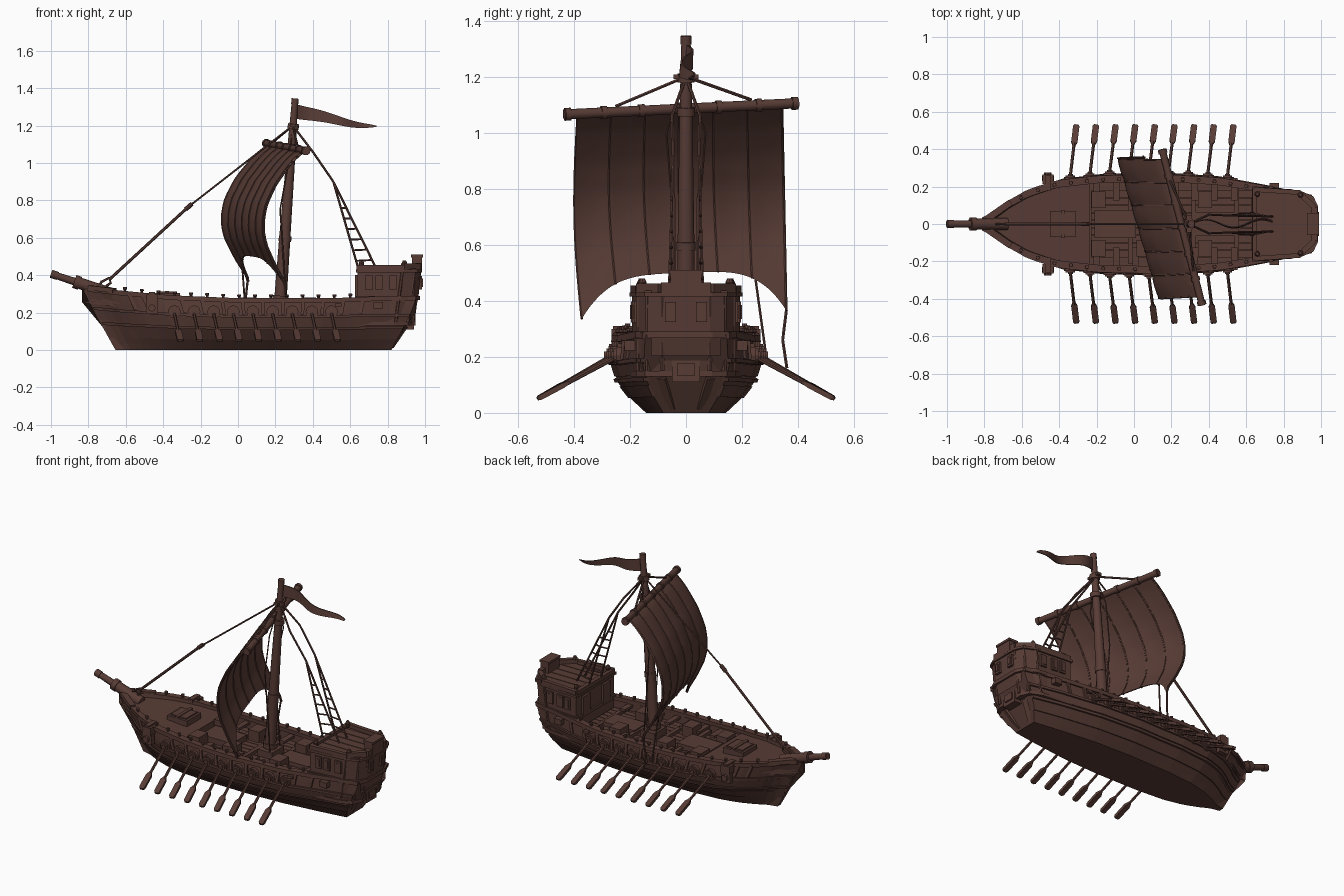
import bpy, bmesh, math
from mathutils import Vector as V

if "Cube" in bpy.data.objects:
    bpy.data.objects.remove(bpy.data.objects["Cube"])

wood = bpy.data.materials.new("dark_brown")
wood.diffuse_color = (0.098, 0.045, 0.036, 1)
wood.use_nodes = True
wood.node_tree.nodes["Principled BSDF"].inputs["Base Color"].default_value = wood.diffuse_color


def build(name, parts, smooth=False):
    """Each part is a list of closed cross-sections, lofted and capped."""
    bm = bmesh.new()
    for secs in parts:
        rings = [[bm.verts.new(p) for p in s] for s in secs]
        n = len(rings[0])
        for a, b in zip(rings, rings[1:]):
            for i in range(n):
                j = (i + 1) % n
                bm.faces.new((a[i], a[j], b[j], b[i]))
        bm.faces.new(rings[0][::-1])
        bm.faces.new(rings[-1])
    bmesh.ops.recalc_face_normals(bm, faces=bm.faces)
    me = bpy.data.meshes.new(name)
    bm.to_mesh(me)
    bm.free()
    me.materials.append(wood)
    ob = bpy.data.objects.new(name, me)
    bpy.context.collection.objects.link(ob)
    if smooth:
        bpy.ops.object.select_all(action='DESELECT')
        ob.select_set(True)
        bpy.context.view_layer.objects.active = ob
        bpy.ops.object.shade_smooth_by_angle(angle=math.radians(40))
    return ob


def tube(pts, r, n=8):
    pts = [V(p) for p in pts]
    rs = r if isinstance(r, (list, tuple)) else [r] * len(pts)
    out = []
    for i, p in enumerate(pts):
        d = (pts[min(i + 1, len(pts) - 1)] - pts[max(i - 1, 0)]).normalized()
        up = V((0, 1, 0)) if abs(d.y) < 0.9 else V((0, 0, 1))
        a = d.cross(up).normalized()
        b = d.cross(a)
        out.append([p + rs[i] * (a * math.cos(k * math.tau / n) + b * math.sin(k * math.tau / n)) for k in range(n)])
    return out


def box(c, s):
    x, y, z = (k / 2 for k in s)
    return [[V(c) + V((sx * x, sy * y, h)) for sx, sy in ((-1, -1), (1, -1), (1, 1), (-1, 1))] for h in (-z, z)]


def beam(a, b, w, h):
    """Straight flat bar, w across and h thick."""
    a, b = V(a), V(b)
    d = (b - a).normalized()
    s = d.cross(V((0, 0, 1))).normalized()
    u = s.cross(d)
    return [[p + s * i * w / 2 + u * j * h / 2 for i, j in ((-1, -1), (1, -1), (1, 1), (-1, 1))] for p in (a, b)]


def interp(tab, t):
    for (a, p), (b, q) in zip(tab, tab[1:]):
        if t <= b:
            return p + (q - p) * max(0, (t - a) / (b - a))
    return tab[-1][1]


# hull form: plan width, sheer height, section fullness, stern rake
WIDTH = [(0, .015), (.04, .055), (.08, .115), (.14, .18), (.22, .23), (.35, .257), (.55, .264), (.72, .245), (.88, .195), (1, .15)]
SHEER = [(0, .335), (.08, .315), (.25, .285), (.45, .27), (.75, .27), (.9, .28), (1, .28)]
FULL = [(0, .54), (.2, .76), (.4, .92), (.65, 1), (1, .97)]
RAKE = [(0, .82), (.12, .885), (.2, .925), (.3, .96)]
STATIONS = [i / 40 for i in range(41)]
DECK = .205


def P(t, f, side=1, off=0.0, dz=0.0):
    z = f * interp(SHEER, t)
    bow = -.65 - .18 * z / .33
    x = bow + (interp(RAKE, z) - bow) * t
    return V((x, side * max(.004, interp(WIDTH, t) * interp(FULL, f) + off), z + dz))


def band(f0, f1, off, side, inner=-.012, t0=0.0, t1=1.0, dz=0.0):
    ts = [t0 + (t1 - t0) * t for t in STATIONS]
    return [[P(t, f0, side, inner), P(t, f0, side, off), P(t, f1, side, off, dz), P(t, f1, side, inner, dz)] for t in ts]


def at_x(x):
    return (x + .765) / 1.69


SIDES = (-1, 1)
levels = [0, .1, .2, .3, .4, .52, .65, .8, 1]

# hull shell with sunken deck
shell = []
for t in STATIONS:
    half = [P(t, f) for f in levels]
    rail = P(t, 1, 1, -.022)
    half += [rail, V((rail.x, rail.y, max(DECK, rail.z - .08)))]
    shell.append(half + [V((p.x, -p.y, p.z)) for p in half[::-1]])
build("hull", [shell])
build("hull_planks", [band(a, a + .15, .006, s) for s in SIDES for a in (.2, .48)] +
      [band(a, a + .05, .012, s) for s in SIDES for a in (.4, .64)])
build("rail_cap", [band(.94, 1, .01, s, -.03, .01, dz=.008) for s in SIDES])

# raised foredeck and stepped planks
fore = []
for i in range(15):
    p = P(.02 + .30 * i / 14, .95, 1, -.012)
    fore.append([V((p.x, s * p.y, z)) for s, z in ((1, p.z - .05), (1, p.z), (-1, p.z), (-1, p.z - .05))])
build("foredeck", [fore])
build("deck_planks", [box((.2, y, DECK + .003), (.86, .036, .012)) for y in (-.16, -.12, -.08, -.04, 0, .04, .08, .12, .16)])

# stem, bowsprit and bow lashings
build("stem_post", [[[(x + dx, y, z) for dx, y in ((-.015, -.015), (.05, -.03), (.05, .03), (-.015, .015))]
                     for x, z in ((-.64, 0), (-.735, .17), (-.82, .335))]])
build("bowsprit", [tube([(-.68, 0, .3), (-.86, 0, .362)], [.034, .03], 10),
                   tube([(-.8, 0, .341), (-1, 0, .408)], [.022, .018], 10),
                   tube([(-.965, 0, .396), (-.998, 0, .407)], .022, 10),
                   tube([(-.845, 0, .357), (-.875, 0, .367)], .036, 10)], True)
build("bow_knees", [beam((-.79, s * .025, .333), (-.66, s * .115, .318), .035, .025) for s in SIDES])
build("stay_ring", [tube([(-.75, 0, .33), (-.73, 0, .365), (-.69, 0, .385), (-.68, 0, .36), (-.72, 0, .33)], .007, 6)], True)

# hatches, benches, chests
build("hatch", [box((-.38, 0, .285), (.14, .14, .04)), box((-.38, 0, .307), (.11, .11, .012)), box((-.38, 0, .312), (.02, .15, .01))])
build("hold_hatch", [box((-.1, 0, DECK + .025), (.22, .15, .04)), box((.43, 0, DECK + .02), (.22, .13, .03)),
                     box((.23, 0, DECK + .025), (.1, .12, .05))])
build("rowing_benches", [box((-.2 + .105 * i, s * .185, .24), (.035, .12, .016)) for i in range(8) for s in SIDES])
build("chests", [box((x, s * .13, DECK + .038), (.075, .09, .076)) for x in (-.19, .05, .38) for s in SIDES])
build("deck_beams", [box((x, 0, DECK + .015), (.025, .42, .025)) for x in (-.02, .14, .32, .55)])

# rail bollards and catheads
pins = []
for i in range(15):
    for s in SIDES:
        p = P(.12 + .68 * i / 14, 1, s, -.012)
        pins.append(tube([p, p + V((0, 0, .015)), p + V((0, 0, .018)), p + V((0, 0, .028))], [.007, .007, .011, .01], 6))
build("rail_pins", pins)
cat = []
for s in SIDES:
    cat += [box((-.46, s * .24, .275), (.06, .05, .05)), box((-.46, s * .245, .225), (.065, .03, .065)),
            tube([(-.46, s * .24, .225), (-.46, s * .275, .225)], .02, 8), box((-.46, s * .22, .3), (.03, .08, .02))]
build("catheads", cat)
build("hull_ribs", [[[P(t, f, s, -.01) + V((dx, 0, 0)) for dx in (-.009, .009)] +
                     [P(t, f, s, .009) + V((dx, 0, 0)) for dx in (.009, -.009)] for f in (.7, .82, .97)]
                    for t in [.13, .17] + [.283 + .0621 * i for i in range(9)] + [.84] for s in SIDES])

# oars with round ports
oars, ports = [], []
for i in range(9):
    for s in SIDES:
        x = -.34 + .105 * i
        y = abs(P(at_x(x), .75, 1).y)
        for r, o in ((.034, .016), (.025, .024), (.014, .032)):
            ports.append(tube([(x, s * (y - .02), .205), (x, s * (y + o), .205)], r, 12))
        a, b = V((x - .005, s * (y - .015), .215)), V((x + .032, s * .53, .05))
        oars.append(tube([a, a.lerp(b, .75)], .0085, 6))
        m, k = a.lerp(b, .64), a.lerp(b, .71)
        oars.append([beam(m, b, .014, .012)[0]] + beam(k, a.lerp(b, .97), .034, .018) + [beam(m, b, .022, .012)[1]])
build("oar_ports", ports)
build("oars", oars)


# stern castle: chamfered plan stacked at several heights
def plan(z, g=0.0, dx=0.0, x0=.64):
    h = [(x0 - g, .192 + g), (.88 + dx, .17 + g), (.945 + dx + g, .138 + g), (.97 + dx + g, .085 + g)]
    return [V((x, y, z)) for x, y in h] + [V((x, -y, z)) for x, y in h[::-1]]


build("stern_castle", [[plan(.13, 0, -.045), plan(.28, 0, -.005), plan(.425, 0, .005)]])
build("castle_mouldings", [[plan(a, g, d), plan(b, g, d)] for a, b, g, d in
                           ((.13, .15, .008, -.045), (.268, .29, .01, -.006), (.415, .43, .01, .004))])
rail = [box((.645, 0, .44), (.025, .38, .025)), box((.965, 0, .445), (.03, .18, .04))]
for s in SIDES:
    rail += [beam((.64, s * .185, .44), (.89, s * .168, .44), .025, .028), beam((.88, s * .168, .445), (.965, s * .09, .445), .028, .035)]
    rail += [tube([(x, s * y, .44), (x, s * y, .465), (x, s * y, .48)], [.009, .015, .008], 8)
             for x, y in ((.66, .16), (.89, .155))]
build("castle_rail", rail)
build("stern_block", [box((.957, 0, .465), (.055, .11, .075)), box((.957, 0, .503), (.065, .12, .014))])
win = []
for s in SIDES:
    for x in (.7, .755, .83):
        y = .192 - (x - .64) * .09
        win += [box((x, s * y, .36), (.042, .02, .075)), box((x, s * (y + .005), .36), (.022, .016, .05))]
    win += [box((.975, s * .055, .36), (.016, .04, .07)), box((.98, s * .055, .36), (.016, .02, .045))]
    win += [box((.75, s * .195, .24), (.05, .05, .035))]
    win += [box((.636, s * .1, .34), (.02, .07, .12))]
    # corner posts
    win += [tube([(x - .037, s * y, .15), (x, s * y, .43)], .009, 6) for x, y in ((.972, .085), (.945, .137), (.88, .17))]
build("castle_windows", win)
build("stern_port", [box((.915, 0, .15), (.05, .1, .08)), box((.938, 0, .155), (.02, .06, .045))])
build("stern_timbers", [beam((.815, s * .05, .02), (.89, s * .085, .13), .03, .03) for s in SIDES])
build("castle_deck", [box((.8, y, .431), (.3, .055, .01)) for y in (-.12, -.06, 0, .06, .12)])

# mast
mast = [(.222, 0, .2), (.25, 0, .6), (.28, 0, 1), (.295, 0, 1.2), (.305, 0, 1.345)]
build("mast", [tube(mast, [.034, .03, .024, .02, .016], 12)] +
      [tube([(x, 0, z), (x + .003, 0, z + .03)], r, 12) for x, z, r in
       ((.225, .26, .042), (.25, .58, .034), (.287, 1.06, .032), (.294, 1.18, .03), (.303, 1.315, .019))], True)
build("crosstree", [box((.296, 0, 1.2), (.03, .09, .016))])

# yard
ya, yb = V((.365, -.435, 1.065)), V((.15, .4, 1.105))
build("yard", [tube([ya, yb], .019, 10)] + [tube([ya.lerp(yb, t - .012), ya.lerp(yb, t + .012)], .024, 10)
                                          for t in (.015, .17, .33, .5, .66, .83, .985)], True)

# sail: billowed sheet with scalloped strips and an arched foot
BILLOW = [(0, 0), (.06, .05), (.12, .088), (.25, .155), (.4, .205), (.5, .22), (.6, .222), (.7, .208), (.85, .16), (1, .1)]


def sail_pt(u, v, off=0.0):
    y0 = -.387 + .73 * u
    base = ya.lerp(yb, (y0 + .435) / .835)
    edge = abs(2 * u - 1)
    foot = (.5 - .15 * edge ** 4 + .03 * (u - .5))
    z = base.z - .01 + (foot - base.z + .01) * v
    vz = (base.z - z) / .72
    x = base.x - interp(BILLOW, vz) * (1 + .14 * u)
    x += off - .006 * abs(math.sin(math.pi * 6 * u)) * math.sin(math.pi * min(1, v + .05))
    lean = -.018 * math.sin(math.pi * v) * (1 - u) + .015 * v
    return V((x, y0 + lean, z))


VS = [i / 20 for i in range(21)]
build("sail", [[[sail_pt(i / 48, v) for v in VS] + [sail_pt(i / 48, v, .008) for v in VS[::-1]] for i in range(49)]], True)
build("sail_ropes", [tube([sail_pt(k / 6, v, o) for v in VS], .0045, 5) for k in range(7) for o in (0, .008)], True)

# pennant: tapering wavy strip
flag = []
for i in range(21):
    t = i / 20
    c = V((.31 + .43 * t, .022 * math.sin(9 * t), 1.275 - .085 * t + .01 * math.sin(7 * t) * t))
    h = .036 * (1 - t) ** .7 + .003
    flag.append([c + V((0, dy, dz)) for dy, dz in ((-.003, -h), (.003, -h), (.003 + .01 * t, h), (-.003 + .01 * t, h))])
build("pennant", [flag], True)

# standing and running rigging
top = (.293, 0, 1.2)
lines = [tube([top, (-.26, 0, .77)], .005, 6), tube([(-.25, 0, .78), (-.69, 0, .375)], .008, 6),
         tube([(-.245, 0, .783), (-.28, 0, .752)], .012, 8),
         tube([top, ya.lerp(yb, .22) + V((0, 0, .02))], .006, 6), tube([top, ya.lerp(yb, .8) + V((0, 0, .02))], .006, 6),
         tube([sail_pt(1, 1), (.04, .345, .26), (.05, .36, .16)], .006, 6),
         tube([sail_pt(.85, 1), (.04, .285, .21)], .005, 6)]
rungs = []
for s in SIDES:
    knee = V((.51, s * .045, .9))
    lines += [tube([top, (.4, s * .05, 1.06), knee], .006, 6),
              tube([top, (.27, s * .07, 1.0), (.225, s * .05, .75), (.26, s * .05, .24)], .004, 6)]
    lo, hi = V((.645, s * .06, .43)), V((.74, s * .04, .435))
    lines += [tube([knee, lo], .006, 6), tube([knee, hi], .006, 6)]
    rungs += [tube([knee.lerp(lo, t), knee.lerp(hi, t)], .005, 6) for t in (.3, .42, .54, .66, .78, .9)]
build("rigging", lines, True)
build("ladder_rungs", rungs)
